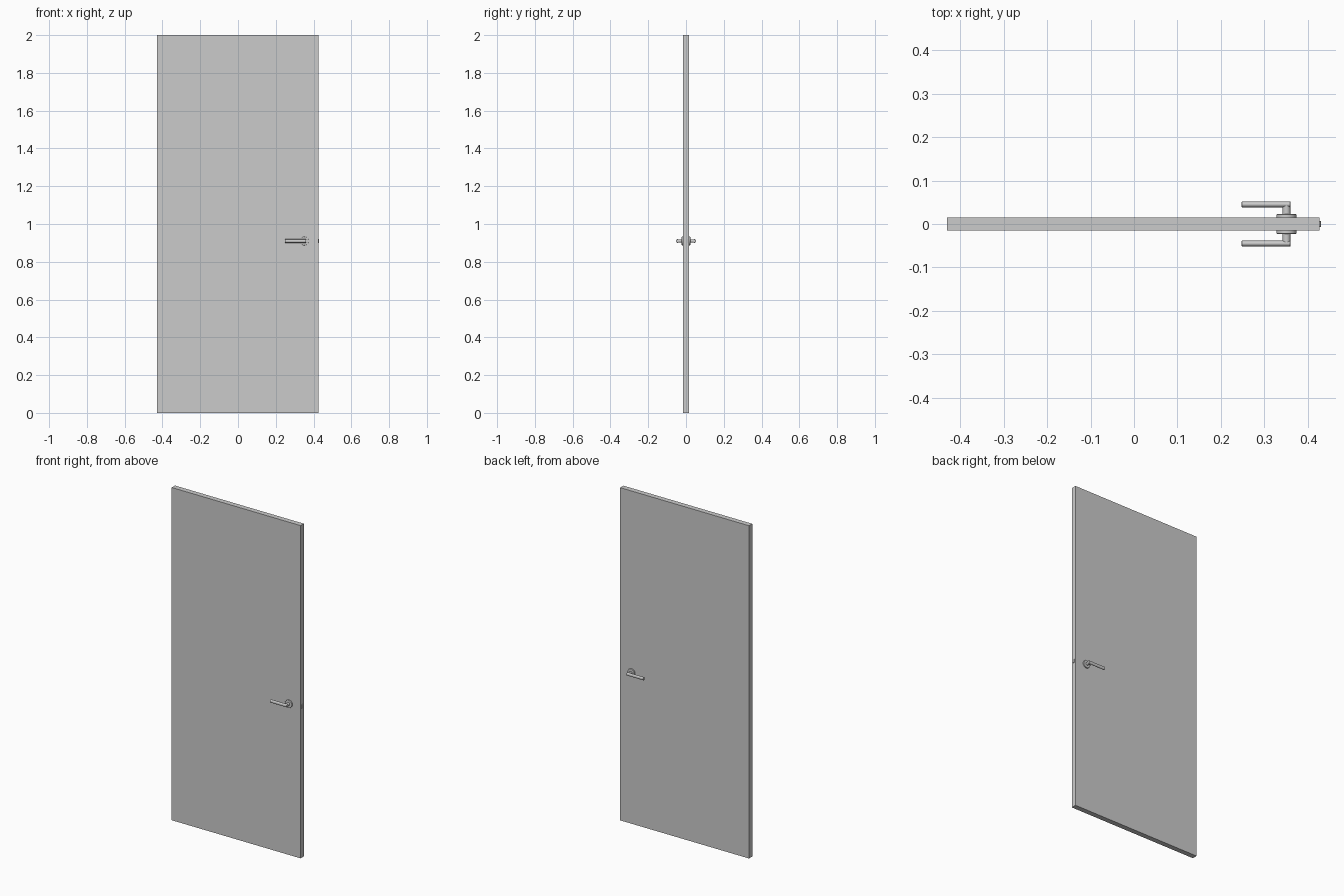
import bpy
from math import radians
from mathutils import Matrix

if "Cube" in bpy.data.objects:
    bpy.data.objects.remove(bpy.data.objects["Cube"])

HX, HZ = 0.351, 0.91  # handle axis position


def finish(ob, bevel=0.0, smooth=True):
    if bevel:
        m = ob.modifiers.new("bevel", 'BEVEL')
        m.width, m.segments, m.limit_method = bevel, 2, 'ANGLE'
        m.angle_limit = radians(40)
    if smooth:
        bpy.ops.object.select_all(action='DESELECT')
        ob.select_set(True)
        bpy.context.view_layer.objects.active = ob
        bpy.ops.object.shade_smooth_by_angle(angle=radians(35))
    return ob


def box(name, lo, hi):
    bpy.ops.mesh.primitive_cube_add(size=1)
    ob = bpy.context.object
    ob.name = name
    size = [b - a for a, b in zip(lo, hi)]
    mid = [(a + b) / 2 for a, b in zip(lo, hi)]
    ob.data.transform(Matrix.Translation(mid) @ Matrix.Diagonal((*size, 1)))
    return ob


def rod(name, axis, centre, length, r_across, r_z, bevel=0.0):
    """Elliptical rod along x or y; r_z is its vertical radius."""
    bpy.ops.mesh.primitive_cylinder_add(vertices=32, radius=1, depth=1)
    ob = bpy.context.object
    ob.name = name
    if axis == 'x':
        rot, scale = Matrix.Rotation(radians(90), 4, 'Y'), (length, r_across, r_z, 1)
    else:
        rot, scale = Matrix.Rotation(radians(90), 4, 'X'), (r_across, length, r_z, 1)
    ob.data.transform(Matrix.Translation(centre) @ Matrix.Diagonal(scale) @ rot)
    return finish(ob, bevel)


# Door leaf
box("door_leaf", (-0.43, -0.0155, 0), (0.427, 0.0155, 2))

# Latch bolt on the closing edge
finish(box("latch_bolt", (0.40, -0.007, HZ - 0.011), (0.43, 0.007, HZ + 0.011)),
       0.001, False)

# Rosette, stem and lever on each face
for side, s in (("front", -1), ("back", 1)):
    rod(side + "_rosette", 'y', (HX, s * 0.0185, HZ), 0.008, 0.023, 0.023, 0.001)
    rod(side + "_stem", 'y', (HX, s * 0.033, HZ), 0.024, 0.009, 0.009)
    rod(side + "_lever", 'x', (0.304, s * 0.045, HZ), 0.112, 0.007, 0.0095, 0.001)
